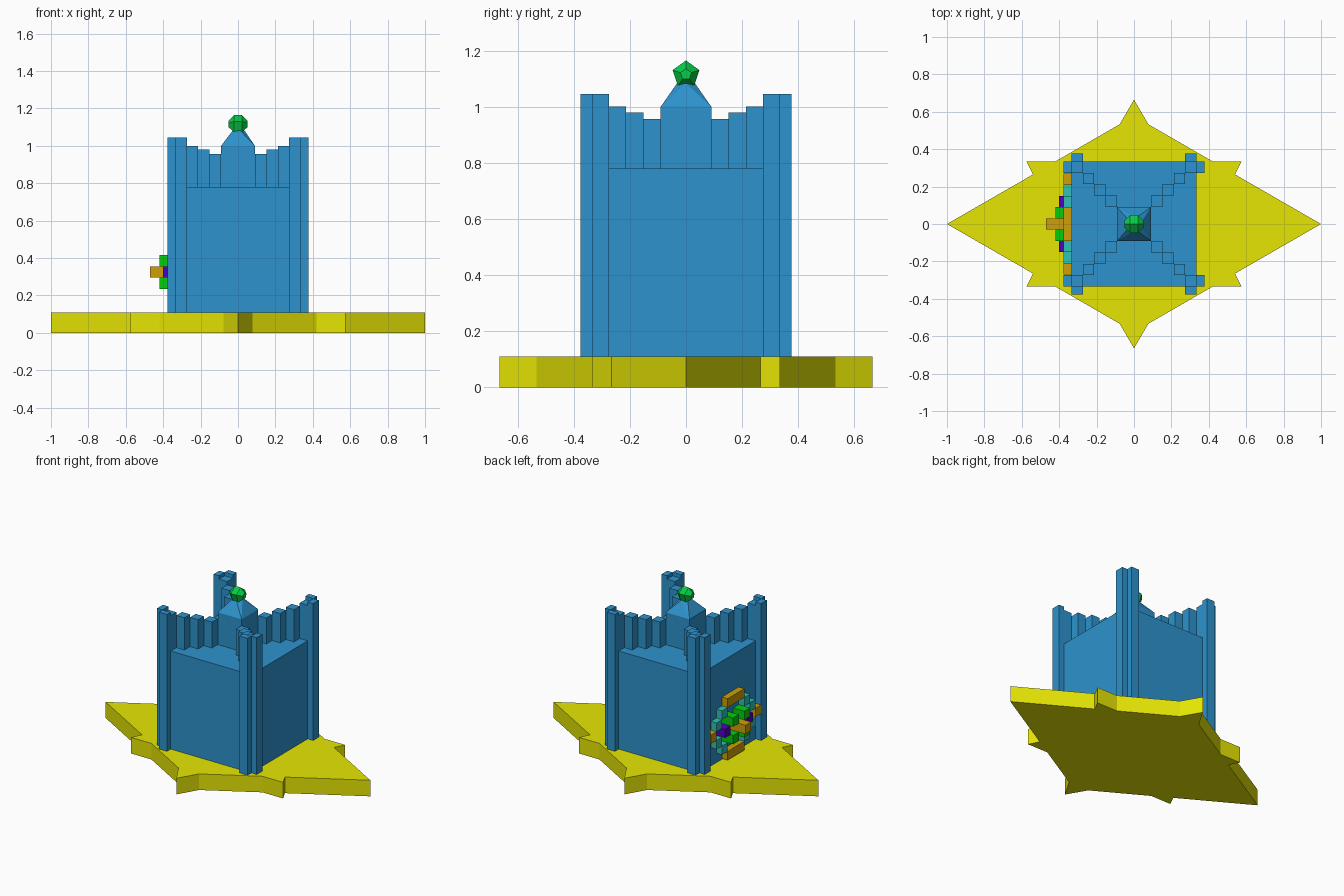
import bpy, bmesh, math

if "Cube" in bpy.data.objects:
    bpy.data.objects.remove(bpy.data.objects["Cube"])


def material(name, rgb):
    """Screen colour converted to linear for the material."""
    m = bpy.data.materials.new(name)
    m.diffuse_color = (*(c ** 2.2 for c in rgb), 1)
    m.use_nodes = True
    m.node_tree.nodes["Principled BSDF"].inputs["Base Color"].default_value = m.diffuse_color
    return m


BLUE = material("blue", (0.19, 0.57, 0.80))
YELLOW = material("yellow", (0.90, 0.90, 0.05))
GREEN = material("green", (0.05, 0.80, 0.28))
LEAF = material("leaf_green", (0.05, 0.80, 0.08))
PURPLE = material("purple", (0.32, 0.02, 0.75))
OCHRE = material("ochre", (0.80, 0.62, 0.06))
TEAL = material("teal", (0.20, 0.75, 0.72))


def finish(bm, name, mat):
    bmesh.ops.recalc_face_normals(bm, faces=bm.faces)
    me = bpy.data.meshes.new(name)
    bm.to_mesh(me)
    bm.free()
    me.materials.append(mat)
    ob = bpy.data.objects.new(name, me)
    bpy.context.collection.objects.link(ob)
    return ob


def box(name, x, y, z, mat):
    bm = bmesh.new()
    bmesh.ops.create_cube(bm, size=1)
    for v in bm.verts:
        v.co = [r[0] if c < 0 else r[1] for c, r in zip(v.co, (x, y, z))]
    return finish(bm, name, mat)


def span(a, b, s):
    """Interval a..b, mirrored when s is -1."""
    return tuple(sorted((a * s, b * s)))


# Star-shaped base plate, one quarter outline mirrored around
quarter = [(1, 0), (0.54, 0.265), (0.575, 0.335), (0.42, 0.335), (0.077, 0.533), (0, 0.665)]
half = quarter + [(-x, y) for x, y in quarter[-2::-1]]
outline = half + [(x, -y) for x, y in half[-2:0:-1]]
bm = bmesh.new()
face = bm.faces.new([bm.verts.new((x, y, 0)) for x, y in outline])
ext = bmesh.ops.extrude_face_region(bm, geom=[face], use_keep_orig=True)
for v in ext["geom"]:
    if isinstance(v, bmesh.types.BMVert):
        v.co.z = 0.11
finish(bm, "star_base", YELLOW)

# Main block
B = 0.335
box("tower_body", (-B, B), (-B, B), (0.11, 0.78), BLUE)

# Corner columns and the stepped posts running along the diagonals
for sx in (-1, 1):
    for sy in (-1, 1):
        inner_x, inner_y = span(0.274, B, sx), span(0.274, B, sy)
        box("corner_post", inner_x, inner_y, (0.78, 1.022), BLUE)
        box("corner_column", inner_x, span(B, 0.376, sy), (0.11, 1.045), BLUE)
        box("corner_column", span(B, 0.376, sx), inner_y, (0.11, 1.045), BLUE)
        for a, b, top in ((0.213, 0.274, 1.0), (0.152, 0.213, 0.98), (0.09, 0.152, 0.957)):
            box("step_post", span(a, b, sx), span(a, b, sy), (0.78, top), BLUE)

# Central turret and its roof tapering from a square to a pentagon
box("turret", (-0.09, 0.09), (-0.09, 0.09), (0.78, 1.0), BLUE)
bm = bmesh.new()
for sx in (-1, 1):
    for sy in (-1, 1):
        bm.verts.new((sx * 0.09, sy * 0.09, 1.0))
for i in range(5):
    a = math.tau * i / 5
    bm.verts.new((0.034 * math.cos(a), 0.034 * math.sin(a), 1.083))
bmesh.ops.convex_hull(bm, input=bm.verts)
bmesh.ops.dissolve_limit(bm, angle_limit=0.01, verts=bm.verts, edges=bm.edges)
finish(bm, "turret_roof", BLUE)

# Five-sided ball lying along x
bm = bmesh.new()
R = 0.054
rings = []
for j in range(4):
    p = math.radians(22.5 + 45 * j)
    rings.append([bm.verts.new((R * math.cos(p),
                                R * math.sin(p) * math.sin(math.tau * i / 5),
                                1.115 + R * math.sin(p) * math.cos(math.tau * i / 5)))
                  for i in range(5)])
for r0, r1 in zip(rings, rings[1:]):
    for i in range(5):
        k = (i + 1) % 5
        bm.faces.new((r0[i], r0[k], r1[k], r1[i]))
bm.faces.new(rings[0])
bm.faces.new(rings[-1])
finish(bm, "finial_ball", GREEN)

# Block rosette on the left wall, laid out on a square grid of cells
CELL, CZ = 0.06, 0.325


def cells(name, y0, y1, row, depth, mat):
    box(name, (-depth, -B), ((y0 - 0.5) * CELL, (y1 + 0.5) * CELL),
        (CZ + (row - 0.5) * CELL, CZ + (row + 0.5) * CELL), mat)


cells("rosette_centre", 0, 0, 0, 0.47, OCHRE)
for s in (-1, 1):
    cells("rosette_bar", -1, 1, 3 * s, 0.378, OCHRE)
    cells("rosette_tip", 4 * s, 4 * s, 0, 0.378, OCHRE)
    cells("rosette_bud", 2 * s, 2 * s, 0, 0.40, PURPLE)
    for t in (-1, 1):
        cells("rosette_petal", s, s, t, 0.42, LEAF)
        cells("rosette_rim", 2 * s, 2 * s, 2 * t, 0.378, TEAL)
        cells("rosette_rim", 3 * s, 3 * s, t, 0.378, TEAL)
